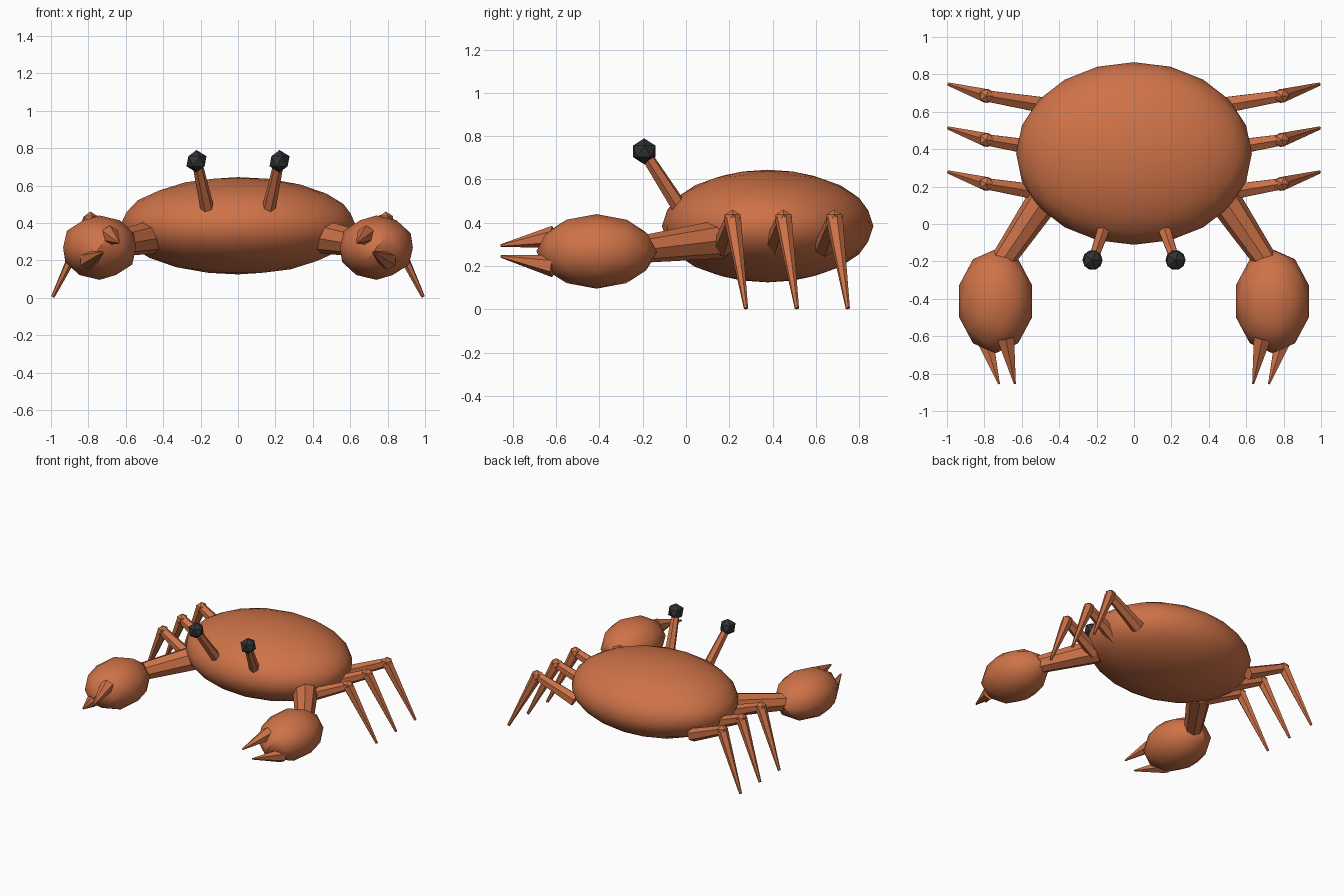
import bpy, math
from mathutils import Vector

if "Cube" in bpy.data.objects:
    bpy.data.objects.remove(bpy.data.objects["Cube"])


def material(name, color):
    m = bpy.data.materials.new(name)
    m.diffuse_color = color
    m.use_nodes = True
    m.node_tree.nodes["Principled BSDF"].inputs["Base Color"].default_value = m.diffuse_color
    return m


SHELL = material("shell_orange", (0.62, 0.17, 0.065, 1))
DARK = material("eye_black", (0.03, 0.032, 0.035, 1))


def finish(name, mat):
    ob = bpy.context.object
    ob.name = name
    ob.data.materials.append(mat)
    bpy.ops.object.transform_apply(location=False, rotation=True, scale=True)
    bpy.ops.object.shade_smooth_by_angle(angle=math.radians(30))
    return ob


def ball(name, center, radii, subdiv, mat=SHELL):
    bpy.ops.mesh.primitive_ico_sphere_add(subdivisions=subdiv, radius=1, location=center)
    bpy.context.object.scale = radii
    return finish(name, mat)


def limb(name, a, b, r1, r2, sides=6):
    # tapered rod from point a to point b
    a, b = Vector(a), Vector(b)
    d = b - a
    bpy.ops.mesh.primitive_cone_add(vertices=sides, radius1=r1, radius2=r2,
                                    depth=d.length, location=(a + b) / 2)
    bpy.context.object.rotation_euler = d.to_track_quat('Z', 'Y').to_euler()
    return finish(name, SHELL)


# Body shell
ball("body", (0, 0.377, 0.385), (0.63, 0.488, 0.26), 3)

for s, side in ((1, "right"), (-1, "left")):
    # Eyes on stalks
    limb(f"{side}_eye_stalk", (s * 0.165, -0.035, 0.48), (s * 0.22, -0.195, 0.73), 0.037, 0.027)
    ball(f"{side}_eye", (s * 0.222, -0.193, 0.73), (0.06,) * 3, 1, DARK)

    # Claw arm, claw and two pincers
    limb(f"{side}_arm", (s * 0.46, 0.165, 0.325), (s * 0.70, -0.19, 0.28), 0.09, 0.064, 8)
    ball(f"{side}_claw", (s * 0.74, -0.413, 0.268), (0.205, 0.278, 0.172), 2)
    limb(f"{side}_upper_pincer", (s * 0.686, -0.61, 0.335), (s * 0.637, -0.855, 0.295), 0.052, 0.006)
    limb(f"{side}_lower_pincer", (s * 0.80, -0.61, 0.2), (s * 0.722, -0.855, 0.245), 0.052, 0.006)

    # Three walking legs
    for i in range(3):
        y = 0.215 + 0.235 * i
        knee = (s * 0.79, y, 0.418)
        limb(f"{side}_upper_leg_{i+1}", (s * 0.5, y - 0.047, 0.287), knee, 0.048, 0.034)
        ball(f"{side}_knee_{i+1}", knee, (0.043,) * 3, 1)
        limb(f"{side}_lower_leg_{i+1}", knee, (s * 0.99, y + 0.062, 0.005), 0.04, 0.01)
